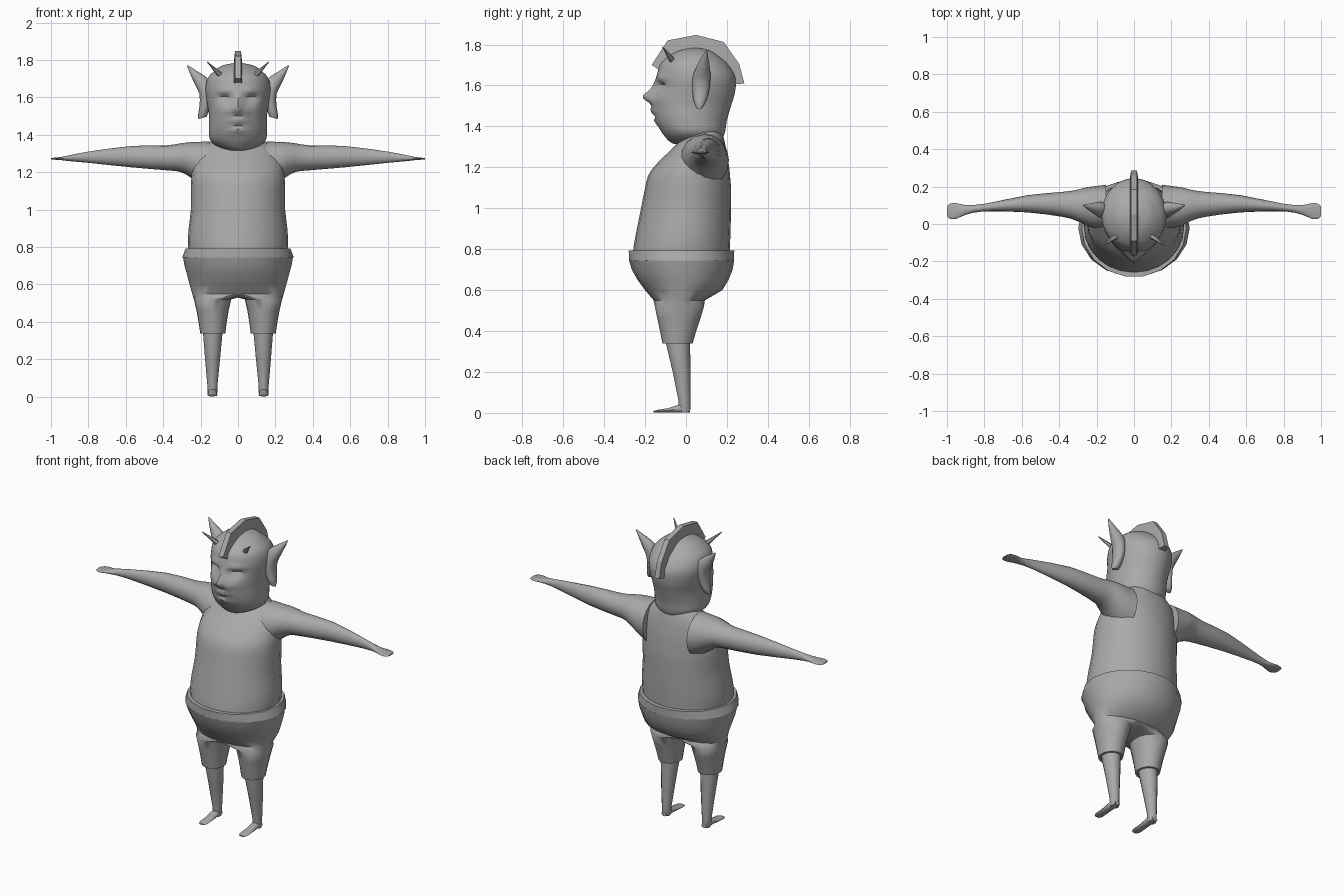
import bpy, bmesh, math
from mathutils import Vector

if "Cube" in bpy.data.objects:
    bpy.data.objects.remove(bpy.data.objects["Cube"])

grey = bpy.data.materials.new("plain grey")
grey.diffuse_color = (0.4, 0.4, 0.4, 1)
grey.use_nodes = True
grey.node_tree.nodes["Principled BSDF"].inputs["Base Color"].default_value = grey.diffuse_color


def finish(name, verts, faces, mirror=False, angle=50):
    """Make an object with tidy normals, optional x mirror and smooth shading."""
    mesh = bpy.data.meshes.new(name)
    mesh.from_pydata(verts, [], faces)
    bm = bmesh.new()
    bm.from_mesh(mesh)
    bmesh.ops.recalc_face_normals(bm, faces=bm.faces)
    bm.to_mesh(mesh)
    bm.free()
    mesh.materials.append(grey)
    ob = bpy.data.objects.new(name, mesh)
    bpy.context.collection.objects.link(ob)
    if mirror:
        ob.modifiers.new("mirror", 'MIRROR').use_clip = True
    bpy.ops.object.select_all(action='DESELECT')
    ob.select_set(True)
    bpy.context.view_layer.objects.active = ob
    bpy.ops.object.shade_smooth_by_angle(angle=math.radians(angle))
    return ob


def loft(name, rings, mirror=False, angle=50, caps=True):
    """Skin a list of equally long closed rings."""
    n = len(rings[0])
    verts = [p for r in rings for p in r]
    faces = [(k * n + i, k * n + (i + 1) % n, (k + 1) * n + (i + 1) % n, (k + 1) * n + i)
             for k in range(len(rings) - 1) for i in range(n)]
    if caps:
        faces += [tuple(range(n)), tuple(range(len(verts) - n, len(verts)))]
    return finish(name, verts, faces, mirror, angle)


def oval(c, u, v, n=16):
    """Ring about c spanned by the half axes u and v."""
    c, u, v = Vector(c), Vector(u), Vector(v)
    return [c + u * math.cos(t) + v * math.sin(t)
            for t in (2 * math.pi * i / n for i in range(n))]


def level(z, yf, yb, rx, x=0, n=16):
    """Flat oval at height z reaching from yf to yb."""
    return oval((x, (yf + yb) / 2, z), (rx, 0, 0), (0, (yb - yf) / 2, 0), n)


def refine(rows, steps):
    """Smooth in-between rows (Catmull-Rom)."""
    out = []
    for k in range(len(rows) - 1):
        a, b, c, d = (rows[min(max(k + j, 0), len(rows) - 1)] for j in (-1, 0, 1, 2))
        for s in range(steps):
            t = s / steps
            out.append([q + t / 2 * (r - p + t * (2 * p - 5 * q + 4 * r - w + t * (3 * (q - r) + w - p)))
                        for p, q, r, w in zip(a, b, c, d)])
    return out + [rows[-1]]


# Torso
loft("torso", [level(*r, n=24) for r in refine([
    (.76, -.262, .213, .262), (.82, -.255, .215, .268), (.9, -.24, .218, .264), (1.0, -.22, .22, .252),
    (1.1, -.2, .22, .252), (1.16, -.185, .215, .25), (1.21, -.15, .21, .245), (1.27, -.09, .2, .23),
    (1.32, -.04, .19, .2), (1.36, 0, .18, .15), (1.4, .03, .17, .1)], 2)])

# Arms: x, y centre, y half, z centre, z half
loft("arm", [oval((x, y, z), (0, ry, 0), (0, 0, rz)) for x, y, ry, z, rz in refine([
    (.15, .09, .12, 1.235, .13), (.21, .09, .112, 1.25, .112), (.26, .095, .1, 1.268, .092),
    (.31, .1, .082, 1.278, .076), (.38, .105, .067, 1.277, .067), (.57, .108, .046, 1.283, .057),
    (.8, .088, .02, 1.28, .03), (.9, .075, .026, 1.275, .016), (.95, .07, .042, 1.273, .008),
    (.985, .068, .04, 1.272, .005), (1.0, .068, .024, 1.272, .003)], 2)], mirror=True)


# Head with a sculpted face: each bump is x, z, width, height, push along y
BUMPS = [(0, 1.545, .03, .028, -.055), (0, 1.59, .018, .035, -.015), (.045, 1.525, .018, .018, -.022),
         (.07, 1.6, .035, .016, .028), (.075, 1.635, .045, .016, -.012), (0, 1.475, .05, .012, -.018),
         (0, 1.45, .055, .008, .008), (0, 1.425, .045, .014, -.008), (.09, 1.54, .03, .03, -.01)]


def sculpt(p):
    if p.y < .02:
        p.y += sum(d * math.exp(-((abs(p.x) - x) / w) ** 2 - ((p.z - z) / h) ** 2)
                   for x, z, w, h, d in BUMPS)
    return p


head_rows = refine([
    (1.315, -.06, .15, .05), (1.33, -.085, .17, .1), (1.37, -.118, .19, .148), (1.43, -.15, .2, .155),
    (1.5, -.163, .22, .155), (1.57, -.152, .24, .165), (1.64, -.143, .242, .174), (1.7, -.128, .208, .163),
    (1.74, -.09, .165, .128), (1.77, -.035, .12, .083), (1.785, .03, .06, .015)], 4)
loft("head", [[sculpt(p) for p in level(*r, n=56)] for r in head_rows])

# Ears: x, y, z, x half, y half
loft("ear", [oval((x, y, z), (rx, 0, -rx * .3), (0, ry, 0), 12) for x, y, z, rx, ry in refine([
    (.19, .065, 1.49, .022, .014), (.185, .068, 1.52, .028, .03), (.175, .072, 1.57, .03, .04),
    (.175, .075, 1.63, .032, .044), (.19, .082, 1.68, .04, .036), (.232, .09, 1.728, .022, .02),
    (.27, .1, 1.77, .003, .003)], 2)], mirror=True)

# Horns
tip, root = Vector((.165, -.115, 1.79)), Vector((.065, -.045, 1.69))
side = (tip - root).cross(Vector((0, 0, 1))).normalized()
up = side.cross((tip - root).normalized())
loft("horn", [oval(c, side * r, up * r, 6) for c, r in ((root, .021), (tip, .002))], mirror=True, angle=30)

# Crest: outer and inner edge points in the yz plane
crest = [((-.168, 1.7), (-.115, 1.665)), ((-.09, 1.82), (-.06, 1.735)), ((.05, 1.847), (.05, 1.77)),
         ((.185, 1.812), (.14, 1.735)), ((.26, 1.705), (.2, 1.68)), ((.285, 1.61), (.235, 1.605))]
loft("crest", [[(-.016, *o), (.016, *o), (.024, *i), (-.024, *i)] for o, i in crest], angle=20)

# Belt
loft("belt", [level(z, f, b, rx, n=18) for z, f, b, rx in (
    (.745, -.282, .238, .298), (.793, -.284, .24, .28), (.793, -.255, .21, .25), (.745, -.255, .21, .25))],
    angle=25, caps=False)

# Trousers: half hips, then the ring closes along the crotch seam into a leg
K = 10
verts, faces = [], []
for z, yf, yb, rx in ((.75, -.28, .236, .295), (.7, -.265, .228, .286), (.65, -.237, .208, .272),
                      (.6, -.2, .178, .259)):
    for i in range(K + 1):
        t = math.pi * i / K
        verts.append((rx * math.sin(t), (yf + yb) / 2 - (yb - yf) / 2 * math.cos(t), z))
M = 2 * K
base = len(verts)
# crotch level ring
for i in range(M):
    t = math.pi * i / K
    y = -.033 - .125 * math.cos(t)
    if i <= K:
        verts.append((.245 * math.sin(t), y, .55))
    else:
        verts.append((0, y, .55 - .02 * abs(math.sin(t))))
# leg rings
for z, yf, yb, x0, x1 in ((.52, -.152, .088, .036, .236), (.46, -.14, .07, .05, .222),
                          (.4, -.127, .05, .06, .211), (.338, -.115, .032, .068, .202),
                          (.338, -.1, .018, .083, .187), (.37, -.1, .018, .083, .187)):
    for i in range(M):
        t = math.pi * i / K
        verts.append(((x0 + x1) / 2 + (x1 - x0) / 2 * math.sin(t),
                      (yf + yb) / 2 - (yb - yf) / 2 * math.cos(t), z))
for k in range(4):
    a = k * (K + 1)
    faces += [(a + i, a + i + 1, a + K + 2 + i, a + K + 1 + i) for i in range(K)]
for k in range(6):
    a = base + k * M
    faces += [(a + i, a + (i + 1) % M, a + M + (i + 1) % M, a + M + i) for i in range(M)]
finish("trousers", verts, faces, mirror=True)

# Lower legs
loft("lower_leg", [level(z, f, b, rx, x=x, n=12) for z, f, b, rx, x in (
    (.42, -.1, .02, .05, .135), (.34, -.098, .02, .052, .135), (.2, -.065, .022, .04, .136),
    (.06, -.037, .022, .027, .137), (.02, -.034, .022, .026, .137), (.003, -.03, .018, .022, .137))],
    mirror=True)

# Feet: y, z centre, x half, z half
loft("foot", [oval((.137, y, z), (rx, 0, 0), (0, 0, rz), 10) for y, z, rx, rz in (
    (.02, .014, .018, .012), (-.01, .022, .025, .022), (-.04, .02, .024, .019), (-.09, .012, .026, .011),
    (-.14, .008, .028, .007), (-.16, .006, .017, .004))], mirror=True)
